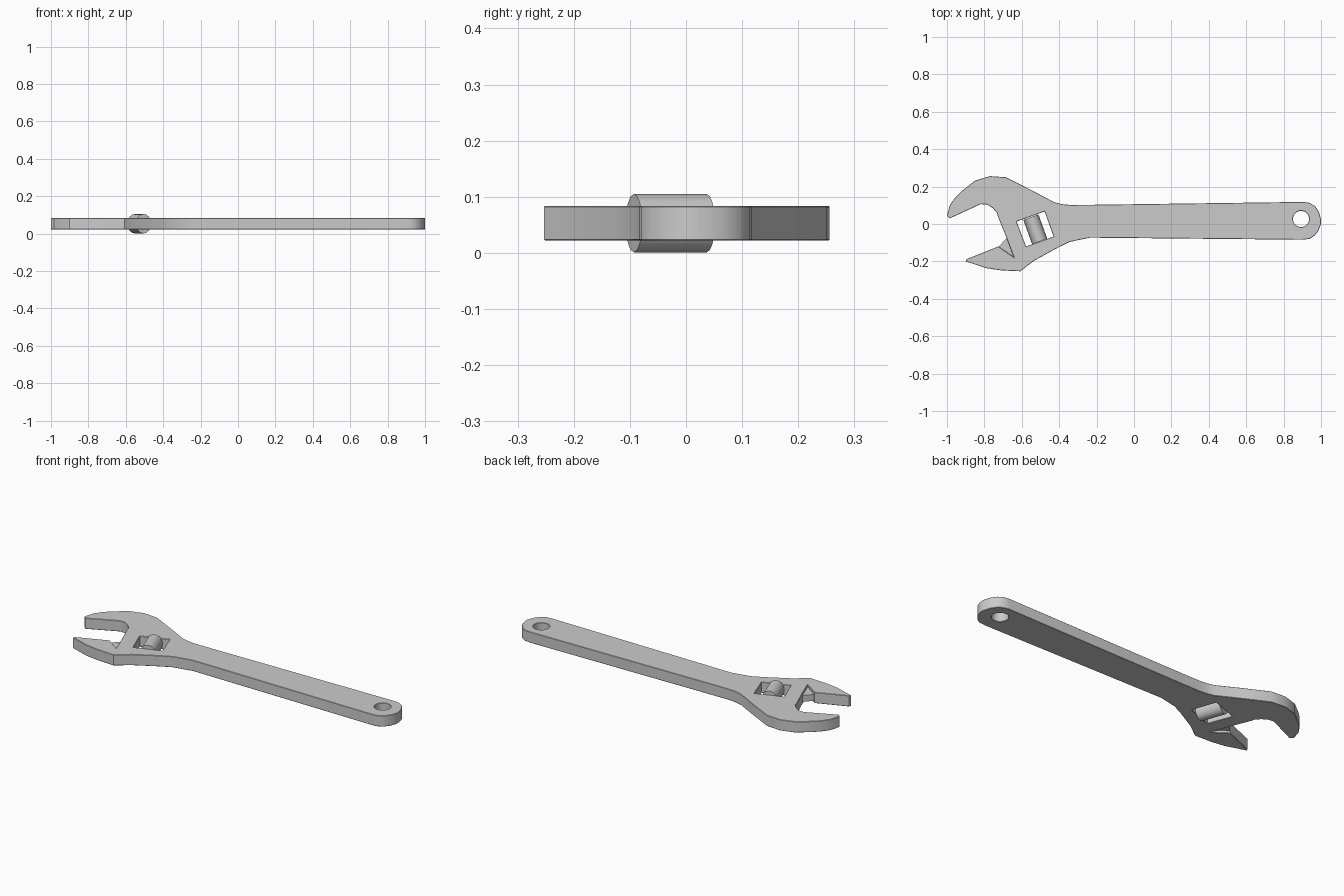
import bpy
import math

if "Cube" in bpy.data.objects:
    bpy.data.objects.remove(bpy.data.objects["Cube"])

MID_Z = 0.053


def plate(name, loops, half, bevel=0.0):
    """Flat plate from an outline and optional inner hole loops."""
    cu = bpy.data.curves.new(name, 'CURVE')
    cu.dimensions = '2D'
    cu.fill_mode = 'BOTH'
    cu.extrude = half - bevel
    cu.bevel_depth = bevel
    cu.bevel_resolution = 0
    cu.offset = -bevel
    for pts in loops:
        sp = cu.splines.new('POLY')
        sp.points.add(len(pts) - 1)
        for p, (x, y) in zip(sp.points, pts):
            p.co = (x, y, 0, 1)
        sp.use_cyclic_u = True
    ob = bpy.data.objects.new(name, cu)
    bpy.context.collection.objects.link(ob)
    ob.location.z = MID_Z
    finish(ob, convert=True)
    return ob


def finish(ob, convert=False):
    bpy.ops.object.select_all(action='DESELECT')
    bpy.context.view_layer.objects.active = ob
    ob.select_set(True)
    if convert:
        bpy.ops.object.convert(target='MESH')
    bpy.ops.object.shade_smooth_by_angle(angle=math.radians(30))


# Wrench body: handle, fixed jaw, throat notch and lower jaw
outline = [
    (-0.985, 0.03), (-1.0, 0.045), (-0.985, 0.10), (-0.955, 0.143), (-0.92, 0.177),
    (-0.85, 0.232), (-0.77, 0.256), (-0.685, 0.25), (-0.55, 0.182), (-0.425, 0.116),
    (-0.385, 0.106), (-0.34, 0.102), (-0.2, 0.103), (0.905, 0.118),
    (0.94, 0.113), (0.968, 0.095), (0.988, 0.066), (1.0, 0.025),
    (1.0, 0.0), (0.986, -0.036), (0.966, -0.062), (0.938, -0.08), (0.90, -0.084),
    (-0.235, -0.073), (-0.345, -0.096), (-0.41, -0.128), (-0.535, -0.197), (-0.608, -0.253),
    (-0.71, -0.248), (-0.79, -0.236), (-0.90, -0.2), (-0.895, -0.188),
    (-0.725, -0.12), (-0.643, -0.177), (-0.682, -0.072),
    (-0.728, 0.04), (-0.733, 0.06), (-0.755, 0.085), (-0.785, 0.104), (-0.82, 0.106),
]
window = [(-0.628, 0.013), (-0.478, 0.067), (-0.43, -0.067), (-0.577, -0.12)]
hang_hole = [(0.893 + 0.043 * math.cos(a), 0.027 + 0.043 * math.sin(a))
             for a in (2 * math.pi * i / 32 for i in range(32))]
plate("wrench_body", [outline, window, hang_hole], 0.031, 0.002)

# Recessed web between the lower jaw and the head
plate("jaw_web", [[(-0.725, -0.122), (-0.678, -0.072), (-0.635, -0.10),
                   (-0.635, -0.185), (-0.68, -0.17)]], 0.018)

# Adjusting screw lying across the window
bpy.ops.mesh.primitive_cylinder_add(
    vertices=16, radius=1, depth=1, location=(-0.528, -0.028, MID_Z),
    rotation=(0, math.pi / 2, math.radians(-70)))
screw = bpy.context.object
screw.name = "adjusting_screw"
screw.scale = (0.052, 0.043, 0.138)
bpy.ops.object.transform_apply(location=False, rotation=False, scale=True)
finish(screw)
